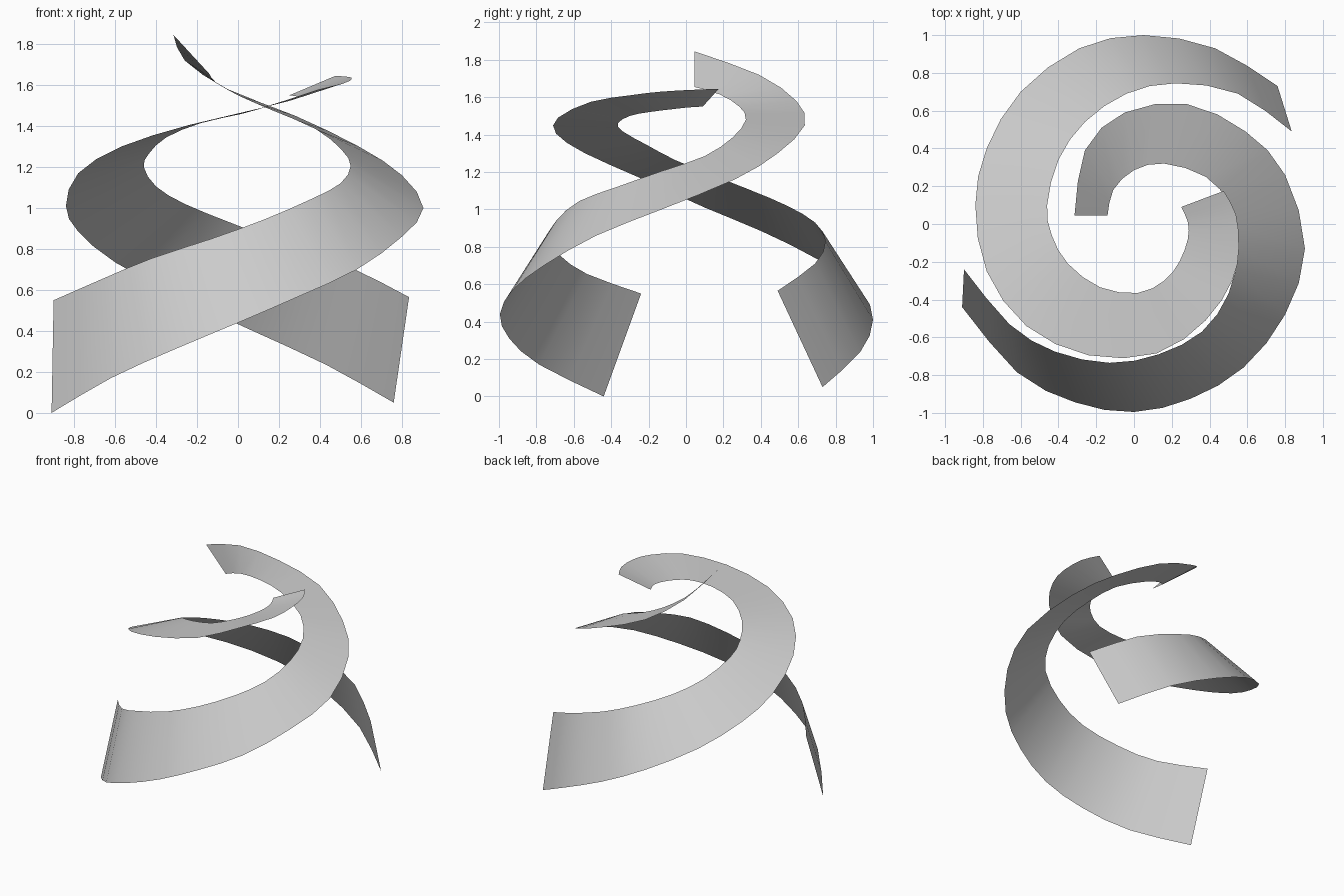
import bpy
from mathutils import Vector


def smooth_path(points, steps=2):
    """Catmull-Rom interpolation through the points."""
    p = [Vector(q) for q in points]
    p = [2 * p[0] - p[1]] + p + [2 * p[-1] - p[-2]]
    out = []
    for a, b, c, d in zip(p, p[1:], p[2:], p[3:]):
        for i in range(steps):
            t = i / steps
            out.append(0.5 * (2 * b + (c - a) * t + (2 * a - 5 * b + 4 * c - d) * t ** 2
                              + (3 * b - a - 3 * c + d) * t ** 3))
    return out + [p[-2]]


def ribbon(name, outer, inner):
    """Single-sheet strip ruled between two edge paths."""
    o, n = smooth_path(outer), smooth_path(inner)
    k = len(o)
    faces = [(i, i + 1, k + i + 1, k + i) for i in range(k - 1)]
    mesh = bpy.data.meshes.new(name)
    mesh.from_pydata(o + n, [], faces)
    mesh.polygons.foreach_set("use_smooth", [True] * len(faces))
    mesh.update()
    obj = bpy.data.objects.new(name, mesh)
    bpy.context.collection.objects.link(obj)
    return obj


# Ribbon rising from the front left, round the right side to the top back
ribbon("front_spiral_ribbon",
       [(-.91, -.44, 0), (-.62, -.785, .17), (-.31, -.945, .31), (0, -.995, .44),
        (.3, -.925, .57), (.58, -.76, .70), (.80, -.48, .86), (.905, -.13, 1.0),
        (.80, .26, 1.16), (.59, .49, 1.30), (.28, .635, 1.45), (-.05, .59, 1.58),
        (-.26, .39, 1.72), (-.315, .045, 1.845)],
       [(-.90, -.24, .55), (-.66, -.53, .655), (-.42, -.675, .755), (-.13, -.735, .85),
        (.13, -.69, .945), (.36, -.57, 1.045), (.50, -.37, 1.12), (.55, -.13, 1.205),
        (.505, .1, 1.285), (.38, .25, 1.385), (.16, .32, 1.48), (0, .285, 1.55),
        (-.11, .18, 1.615), (-.14, .045, 1.655)])

# Ribbon rising from the back right, round the left side to the top front
ribbon("back_spiral_ribbon",
       [(.76, .73, .05), (.43, .93, .235), (.05, 1, .41), (-.29, .93, .57),
        (-.6, .7, .735), (-.78, .40, .885), (-.84, .1, 1.01), (-.78, -.25, 1.17),
        (-.57, -.54, 1.30), (-.24, -.695, 1.405), (.12, -.685, 1.49), (.38, -.51, 1.575),
        (.52, -.3, 1.61), (.555, -.13, 1.63), (.54, .05, 1.64), (.475, .175, 1.645)],
       [(.835, .49, .565), (.55, .69, .71), (.22, .745, .83), (-.04, .69, .93),
        (-.26, .54, 1.02), (-.4, .34, 1.105), (-.46, .1, 1.2), (-.435, -.06, 1.265),
        (-.35, -.21, 1.345), (-.18, -.335, 1.415), (.02, -.365, 1.46), (.16, -.3, 1.5),
        (.24, -.2, 1.52), (.285, -.08, 1.535), (.285, .01, 1.545), (.25, .09, 1.55)])
